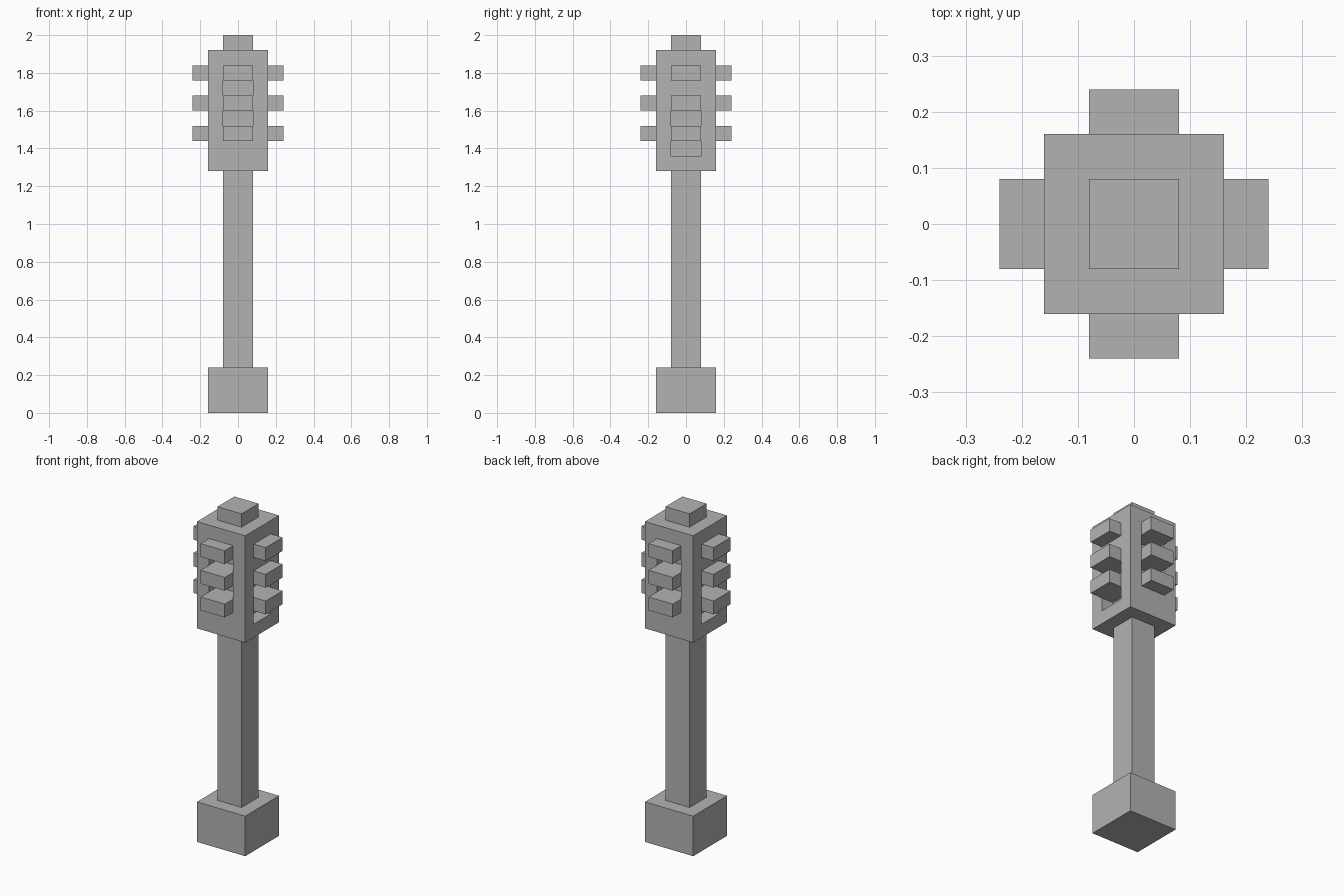
import bpy
import bmesh
from mathutils import Matrix, Vector

default = bpy.data.objects.get("Cube")
if default:
    bpy.data.objects.remove(default, do_unlink=True)

U = 0.08  # modelling unit

grey = bpy.data.materials.new("plain_grey")
grey.use_nodes = True
colour = (0.45, 0.45, 0.45, 1)
grey.diffuse_color = colour
grey.node_tree.nodes["Principled BSDF"].inputs["Base Color"].default_value = colour


def boxes(name, bounds):
    """One object made of boxes, each given as (low corner, high corner, quarter turns)."""
    bm = bmesh.new()
    for low, high, turns in bounds:
        low, high = Vector(low), Vector(high)
        place = (Matrix.Rotation(turns * 1.5707963, 4, 'Z')
                 @ Matrix.Translation((low + high) / 2)
                 @ Matrix.Diagonal((*(high - low), 1)))
        bmesh.ops.create_cube(bm, size=1, matrix=place)
    mesh = bpy.data.meshes.new(name)
    bm.to_mesh(mesh)
    bm.free()
    mesh.materials.append(grey)
    obj = bpy.data.objects.new(name, mesh)
    bpy.context.collection.objects.link(obj)
    return obj


def block(name, half, z0, z1):
    return boxes(name, [((-half, -half, z0), (half, half, z1), 0)])


# Base, pole, signal head and cap
block("base", 2 * U, 0, 3 * U)
block("pole", U, 3 * U, 16 * U)
head = block("signal_head", 2 * U, 16 * U, 24 * U)
block("cap", U, 24 * U, 25 * U)

# Three visors on each of the four sides
sides = ("front", "left", "back", "right")
for turn, side in enumerate(sides):
    boxes(side + "_visors", [((-U, -3 * U, z * U), (U, -2 * U, (z + 1) * U), turn)
                             for z in (18, 20, 22)])

# Lamp recesses under the visors: upper pair on front and back, lower pair on the sides
recesses = []
for turn in range(4):
    for z in ((19, 21) if turn % 2 == 0 else (17, 19)):
        recesses.append(((-U, -2.5 * U, z * U), (U, -1.01 * U, (z + 1) * U), turn))
cutter = boxes("lamp_recess_cutter", recesses)
cutter.hide_render = True
cutter.hide_viewport = True
cut = head.modifiers.new("lamp_recesses", 'BOOLEAN')
cut.operation = 'DIFFERENCE'
cut.solver = 'EXACT'
cut.object = cutter
